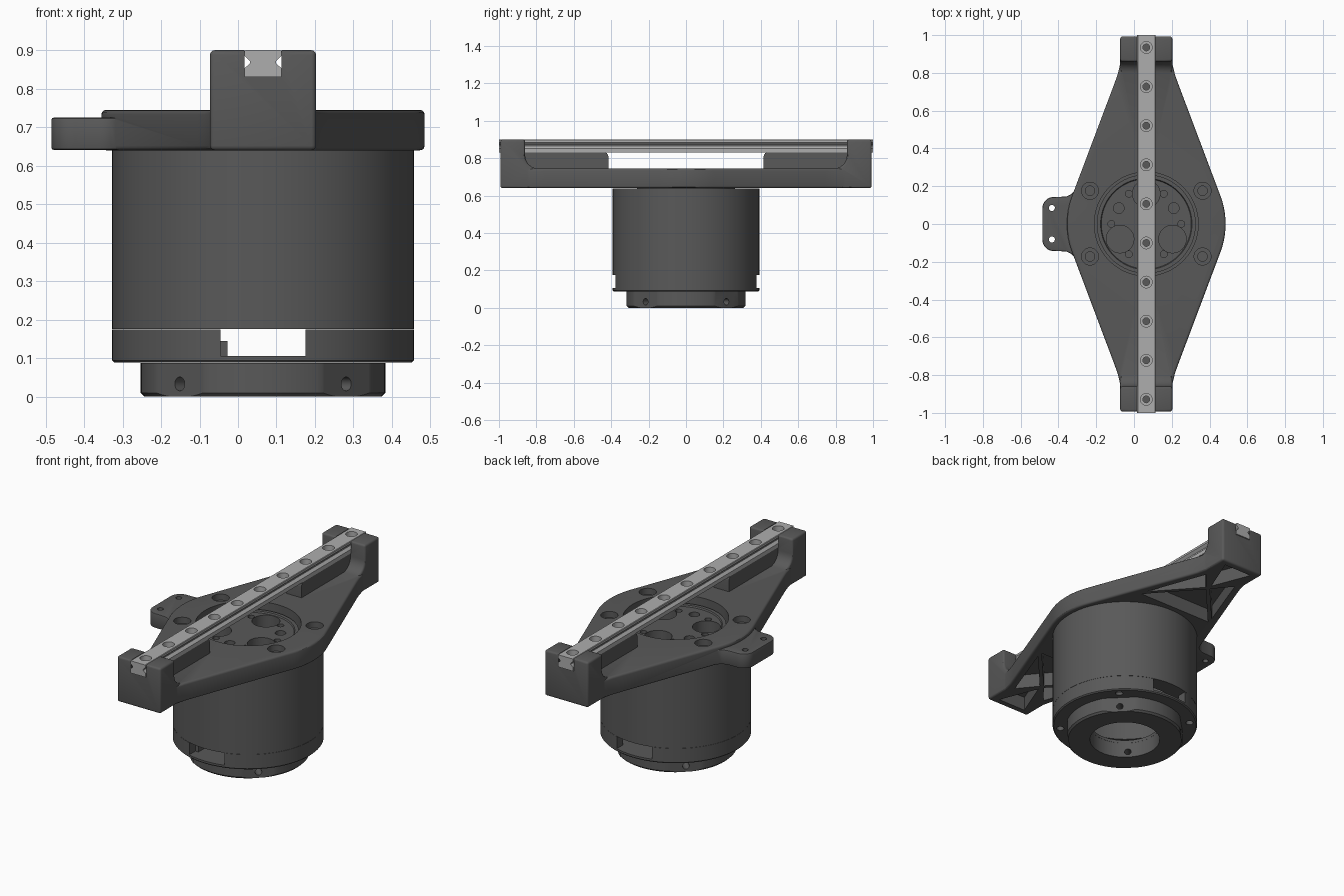
import bpy, bmesh
from math import sin, cos, pi, radians, hypot
from mathutils import Vector, Matrix

if "Cube" in bpy.data.objects:
    bpy.data.objects.remove(bpy.data.objects["Cube"])

CX = 0.065  # shared axis of housing and rail


def material(name, v):
    m = bpy.data.materials.new(name)
    m.diffuse_color = (v, v, v, 1)
    m.use_nodes = True
    m.node_tree.nodes["Principled BSDF"].inputs["Base Color"].default_value = m.diffuse_color
    return m


DARK = material("dark_metal", 0.1)
STEEL = material("rail_steel", 0.42)


def finish(name, bm):
    bmesh.ops.recalc_face_normals(bm, faces=bm.faces[:])
    me = bpy.data.meshes.new(name)
    bm.to_mesh(me)
    bm.free()
    ob = bpy.data.objects.new(name, me)
    bpy.context.collection.objects.link(ob)
    me.materials.append(DARK)
    return ob


def prism(name, pts, lo, hi, axis="z"):
    """Extrude a 2D outline along one axis."""
    place = {"z": lambda a, b, t: (a, b, t), "x": lambda a, b, t: (t, a, b),
             "y": lambda a, b, t: (a, t, b)}[axis]
    bm = bmesh.new()
    rings = [[bm.verts.new(place(a, b, t)) for a, b in pts] for t in (lo, hi)]
    for r in rings:
        bm.faces.new(r)
    n = len(pts)
    for i in range(n):
        j = (i + 1) % n
        bm.faces.new((rings[0][i], rings[0][j], rings[1][j], rings[1][i]))
    return finish(name, bm)


def box(name, x0, x1, y0, y1, z0, z1):
    return prism(name, [(x0, y0), (x1, y0), (x1, y1), (x0, y1)], z0, z1)


def rod(c, r, length, d=(0, 0, 1)):
    bm = bmesh.new()
    rot = Vector(d).to_track_quat("Z", "Y").to_matrix().to_4x4()
    bmesh.ops.create_cone(bm, cap_ends=True, segments=32, radius1=r, radius2=r,
                          depth=length, matrix=Matrix.Translation(c) @ rot)
    return finish("cutter", bm)


def lathe(name, prof, closed=True, steps=96):
    bm = bmesh.new()
    vs = [bm.verts.new((CX + r, 0, z)) for r, z in prof]
    es = [bm.edges.new((vs[i], vs[i + 1])) for i in range(len(vs) - 1)]
    if closed:
        es.append(bm.edges.new((vs[-1], vs[0])))
    bmesh.ops.spin(bm, geom=vs + es, cent=(CX, 0, 0), axis=(0, 0, 1),
                   angle=2 * pi, steps=steps)
    bmesh.ops.remove_doubles(bm, verts=bm.verts[:], dist=1e-5)
    return finish(name, bm)


def apply(ob, mod):
    bpy.context.view_layer.objects.active = ob
    bpy.ops.object.modifier_apply(modifier=mod.name)


def boolean(ob, other, op="DIFFERENCE"):
    m = ob.modifiers.new("bool", "BOOLEAN")
    m.operation, m.object, m.solver = op, other, "EXACT"
    apply(ob, m)
    bpy.data.objects.remove(other)


def bevel(ob, width, segs=3):
    m = ob.modifiers.new("bevel", "BEVEL")
    m.width, m.segments, m.limit_method, m.angle_limit = width, segs, "ANGLE", radians(50)
    apply(ob, m)


def arc(cx, cy, r, a0, a1, n):
    return [(cx + r * cos(radians(a0 + (a1 - a0) * i / n)),
             cy + r * sin(radians(a0 + (a1 - a0) * i / n))) for i in range(n + 1)]


# bracket plate: round centre with two tapering wings
quarter = arc(0, 0, 0.42, 0, 20.6, 6) + [(0.17, 0.74), (0.152, 0.79), (0.14, 0.84), (0.131, 0.88), (0.131, 0.98)]
half = quarter + [(-x, y) for x, y in quarter[::-1]]
outline = half[:-1] + [(x, -y) for x, y in half[::-1][:-1]]
bracket = prism("bracket", [(CX + x, y) for x, y in outline], 0.64, 0.745)
bevel(bracket, 0.012)

# side tab with flared root
t = [(-0.29, 0.215), (-0.317, 0.175), (-0.335, 0.156), (-0.36, 0.145)] + arc(-0.425, 0.083, 0.06, 90, 180, 8)
tab = prism("tab", t + [(x, -y) for x, y in t[::-1]], 0.641, 0.725)
bevel(tab, 0.006, 2)
boolean(bracket, tab, "UNION")

# end blocks with filleted foot, and rail support ribs
for s in (1, -1):
    prof = [(0.993, 0.64), (0.993, 0.9), (0.86, 0.9)] + arc(0.79, 0.815, 0.07, 0, -90, 8) + [(0.785, 0.64)]
    block = prism("block", [(s * y, z) for y, z in prof], CX - 0.138, CX + 0.138, "x")
    bevel(block, 0.012)
    boolean(bracket, block, "UNION")
    prof = [(0.90, 0.72), (0.415, 0.72)] + arc(0.445, 0.806, 0.03, 180, 90, 6) + [(0.90, 0.836)]
    rib = prism("rib", [(s * y, z) for y, z in prof], CX - 0.047, CX + 0.047, "x")
    boolean(bracket, rib, "UNION")
boolean(bracket, box("groove", CX - 0.0485, CX + 0.0485, -1.1, 1.1, 0.83, 1))

# triangular pockets under each wing, leaving crossed ribs
corners = [Vector(p) for p in ((-0.26, 0.41), (0.26, 0.41), (0.105, 0.83), (0.105, 0.965), (-0.105, 0.965), (-0.105, 0.83))]
mid = Vector((0, 0.70))
cells = [(corners[0], corners[1], mid), (corners[1], corners[2], mid),
         (corners[5], corners[0], mid), (corners[3], corners[4], mid)]
for s in (1, -1):
    for tri in cells:
        ln = [(tri[(i + 1) % 3] - tri[(i + 2) % 3]).length for i in range(3)]
        per = sum(ln)
        inc = sum((p * l for p, l in zip(tri, ln)), Vector((0, 0))) / per
        e, f = tri[1] - tri[0], tri[2] - tri[0]
        k = 1 - 0.011 / (abs(e.x * f.y - e.y * f.x) / per)
        pts = [inc + (p - inc) * k for p in tri]
        cell = prism("pocket", [(CX + p.x, s * p.y) for p in pts], 0.6, 0.72)
        boolean(bracket, cell)

# bracket openings: centre hole, counterbored screws, tab holes
boolean(bracket, lathe("cutter", [(0, 0.6), (0.275, 0.6), (0.275, 0.8), (0, 0.8)], False))
for sx in (-1, 1):
    for y in (-0.172, 0.176):
        boolean(bracket, rod((CX + sx * 0.298, y, 0.76), 0.045, 0.1))
        boolean(bracket, rod((CX + sx * 0.298, y, 0.7), 0.025, 0.2))
for y in (-0.082, 0.085):
    boolean(bracket, rod((-0.435, y, 0.7), 0.016, 0.3))

# housing tube
housing = lathe("housing", [(0.30, 0.176), (0.392, 0.176), (0.392, 0.639), (0.30, 0.639)])
for sx in (-1, 1):
    for y in (-0.172, 0.176):
        boolean(housing, rod((CX + sx * 0.298, y, 0.64), 0.025, 0.1))

# lower ring with front and back windows and underside screw holes
ring = lathe("lower_ring", [(0.189, 0.088), (0.386, 0.088), (0.392, 0.094), (0.392, 0.175),
                            (0.34, 0.175), (0.34, 0.105), (0.189, 0.105)])
boolean(ring, box("window", CX - 0.111, CX + 0.111, -0.5, 0.5, 0.1051, 0.2))

# bottom collar with flats and radial set-screw holes
collar = lathe("bottom_collar", [(0.189, 0), (0.308, 0), (0.318, 0.01), (0.318, 0.0875), (0.189, 0.0875)])
for i in range(4):
    a = radians(45 + 90 * i)
    d = Vector((cos(a), sin(a)))
    n = Vector((-d.y, d.x))
    c = Vector((CX, 0))
    flat = [c + d * u + n * v for u, v in ((0.306, -0.2), (0.306, 0.2), (0.5, 0.2), (0.5, -0.2))]
    boolean(collar, prism("flat", flat, -0.1, 0.2))
    hole = c + d * 0.26
    boolean(collar, rod((hole.x, hole.y, 0.033), 0.018, 0.3, (d.x, d.y, 0)))
    p = c + d * 0.352
    boolean(ring, rod((p.x, p.y, 0.09), 0.02, 0.06))

# small block seen through the window
box("inner_block", -0.046, -0.027, -0.32, -0.24, 0.104, 0.145)

# top disc inside the bracket opening, with its hole pattern
disc = lathe("top_disc", [(0, 0.56), (0.30, 0.56), (0.30, 0.6395), (0.262, 0.6395), (0.262, 0.705),
                          (0.242, 0.705), (0.238, 0.697), (0, 0.697)], False)
for i in range(6):
    a = radians(60 * i)
    boolean(disc, rod((CX + 0.185 * cos(a), 0.185 * sin(a), 0.70), 0.018, 0.1))
for i in range(3):
    a = radians(30 + 120 * i)
    boolean(disc, rod((CX + 0.168 * cos(a), 0.168 * sin(a), 0.70), 0.028, 0.1))
    b = a + radians(60)
    boolean(disc, rod((CX + 0.16 * cos(b), 0.16 * sin(b), 0.70), 0.073, 0.14))

# linear rail with side grooves and counterbored holes
side = [(0.048, 0.8302), (0.048, 0.853), (0.034, 0.866), (0.034, 0.872), (0.048, 0.885), (0.048, 0.897), (0.045, 0.9)]
rail = prism("rail", [(CX + x, z) for x, z in side] + [(CX - x, z) for x, z in side[::-1]], -1, 1, "y")
for i in range(10):
    y = 0.9345 - 0.207 * i
    boolean(rail, rod((CX, y, 0.91), 0.031, 0.08))
    boolean(rail, rod((CX, y, 0.86), 0.018, 0.2))
rail.data.materials.clear()
rail.data.materials.append(STEEL)

# smooth shading with crisp edges
for ob in bpy.context.scene.objects:
    ob.select_set(True)
    bpy.context.view_layer.objects.active = ob
bpy.ops.object.shade_smooth_by_angle(angle=radians(30))
